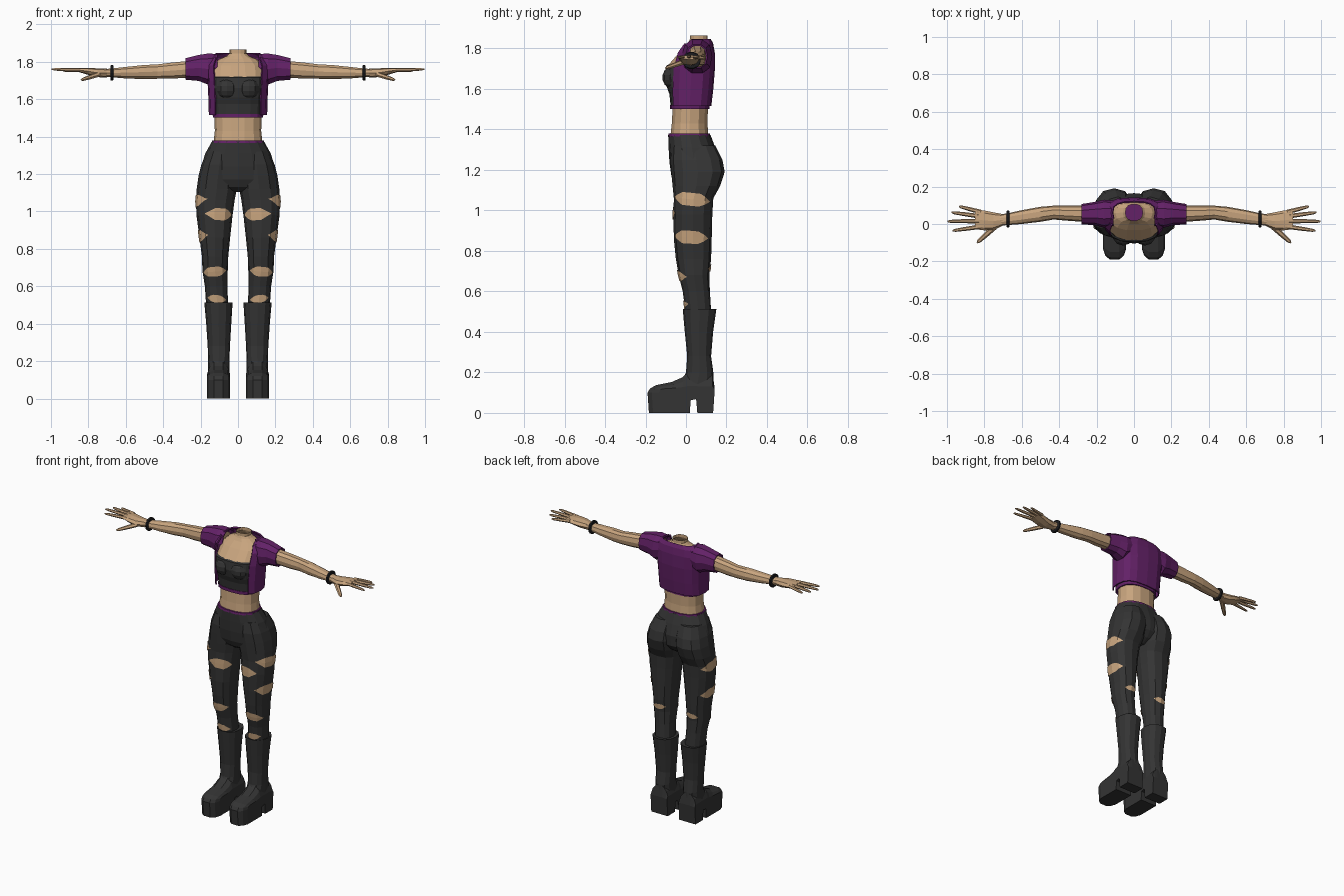
import bpy, bmesh, math
from mathutils import Vector

if "Cube" in bpy.data.objects:
    bpy.data.objects.remove(bpy.data.objects["Cube"])


def material(name, rgb):
    m = bpy.data.materials.new(name)
    m.diffuse_color = (*rgb, 1)
    m.use_nodes = True
    m.node_tree.nodes["Principled BSDF"].inputs["Base Color"].default_value = m.diffuse_color
    return m


SKIN = material("tan skin", (0.58, 0.375, 0.21))
DARK = material("charcoal cloth", (0.034, 0.034, 0.034))
PURPLE = material("purple cloth", (0.125, 0.015, 0.135))
BLACK = material("black band", (0.012, 0.012, 0.014))


def finish(name, bm, mat, mirror=False, thick=0, fix=True):
    if fix:
        bmesh.ops.recalc_face_normals(bm, faces=bm.faces)
    me = bpy.data.meshes.new(name)
    bm.to_mesh(me)
    bm.free()
    me.materials.append(mat)
    ob = bpy.data.objects.new(name, me)
    bpy.context.collection.objects.link(ob)
    if thick:
        s = ob.modifiers.new("thickness", "SOLIDIFY")
        s.thickness = thick
        s.offset = -1
    if mirror:
        m = ob.modifiers.new("mirror", "MIRROR")
        m.use_clip = False
        m.merge_threshold = 0.0001
    return ob


def ring_point(box, deg, p):
    # rounded-box cross-section inside the bounds (a0, a1, b0, b1)
    a0, a1, b0, b1 = box
    c, s = math.cos(math.radians(deg)), math.sin(math.radians(deg))
    return ((a0 + a1) / 2 + (a1 - a0) / 2 * math.copysign(abs(c) ** p, c),
            (b0 + b1) / 2 + (b1 - b0) / 2 * math.copysign(abs(s) ** p, s))


def loft(name, rings, mat, axis="z", n=12, p=0.85, caps=(True, True),
         mirror=False, drop=None, thick=0):
    bm = bmesh.new()
    loops = []
    for t, *box in rings:
        row = []
        for i in range(n):
            a, b = ring_point(box, 360 * i / n, p)
            row.append(bm.verts.new((a, b, t) if axis == "z" else (t, a, b)))
        loops.append(row)
    for lo, hi in zip(loops, loops[1:]):
        for i in range(n):
            j = (i + 1) % n
            bm.faces.new((lo[i], lo[j], hi[j], hi[i]))
    if caps[0]:
        bm.faces.new(loops[0])
    if caps[1]:
        bm.faces.new(loops[-1])
    if drop:
        gone = [f for f in bm.faces if drop(f.calc_center_median())]
        bmesh.ops.delete(bm, geom=gone, context="FACES")
    return finish(name, bm, mat, mirror, thick)


def body(rows):
    # rows symmetric in x: height, half width, front, back
    return [(z, -r, r, f, b) for z, r, f, b in rows]


# Bare torso and open neck
loft("torso", body([
    (1.36, .132, -.08, .113), (1.43, .124, -.072, .108), (1.50, .126, -.068, .11),
    (1.60, .132, -.072, .115), (1.69, .140, -.095, .12), (1.72, .142, -.088, .125),
    (1.78, .135, -.035, .125), (1.815, .10, .0, .118), (1.832, .06, .012, .11),
    (1.845, .046, .018, .106), (1.865, .046, .018, .106)]),
    SKIN, n=14, caps=(False, False))

# Cropped top with two rounded cups
loft("crop_top", body([
    (1.515, .133, -.076, .112), (1.575, .138, -.082, .118), (1.61, .140, -.095, .12),
    (1.66, .145, -.104, .122), (1.715, .146, -.096, .126), (1.722, .138, -.085, .122)]),
    DARK, n=16, p=0.75, caps=(False, False))
bm = bmesh.new()
bmesh.ops.create_uvsphere(bm, u_segments=10, v_segments=7, radius=1)
for v in bm.verts:
    v.co = Vector((.058 + v.co.x * .058, -.062 + v.co.y * .055, 1.657 + v.co.z * .058))
finish("top_cup", bm, DARK, mirror=True)
loft("top_hem", body([(1.502, .134, -.08, .115), (1.522, .136, -.08, .115)]), PURPLE, n=16, p=0.75)

# Short open jacket: shell without its front faces, plus sleeves
loft("jacket", body([
    (1.515, .156, -.088, .125), (1.60, .158, -.09, .135), (1.70, .163, -.086, .143),
    (1.78, .168, -.062, .142), (1.825, .15, -.025, .134), (1.848, .115, .0, .122)]),
    PURPLE, n=16, p=0.7, caps=(False, False), thick=0.008,
    drop=lambda c: c.y < .03 and abs(c.x) < .115)
loft("sleeve", [
    (.11, -.01, .125, 1.70, 1.845), (.16, -.02, .13, 1.675, 1.848),
    (.21, -.006, .118, 1.695, 1.84), (.28, -.002, .107, 1.702, 1.822)],
    PURPLE, axis="x", n=10, caps=(False, False), mirror=True, thick=0.008)

# Arms, wrist bands and hands
loft("arm", [
    (.13, .015, .105, 1.72, 1.82), (.28, .012, .098, 1.713, 1.805),
    (.36, .018, .098, 1.708, 1.797), (.43, .024, .098, 1.708, 1.788),
    (.50, .012, .092, 1.706, 1.785), (.60, .0, .074, 1.71, 1.774),
    (.68, -.006, .056, 1.717, 1.765), (.72, -.01, .052, 1.718, 1.762)],
    SKIN, axis="x", n=10, mirror=True)
loft("wrist_band", [
    (.666, -.014, .068, 1.702, 1.78), (.669, -.019, .073, 1.698, 1.784),
    (.679, -.019, .073, 1.698, 1.784), (.682, -.014, .068, 1.702, 1.78)],
    BLACK, axis="x", n=14, p=1, mirror=True)
loft("palm", [
    (.70, -.008, .053, 1.716, 1.763), (.75, -.032, .062, 1.718, 1.765),
    (.80, -.034, .072, 1.73, 1.768), (.85, -.028, .078, 1.745, 1.767)],
    SKIN, axis="x", n=8, mirror=True)


def finger(name, points, radii):
    bm = bmesh.new()
    loops = []
    d = (points[-1] - points[0]).normalized()
    side = d.cross(Vector((0, 0, 1))).normalized()
    up = side.cross(d)
    for q, r in zip(points, radii):
        loops.append([bm.verts.new(q + r * (math.cos(k * math.tau / 6) * side
                                           + .85 * math.sin(k * math.tau / 6) * up)) for k in range(6)])
    for lo, hi in zip(loops, loops[1:]):
        for i in range(6):
            bm.faces.new((lo[i], lo[(i + 1) % 6], hi[(i + 1) % 6], hi[i]))
    bm.faces.new(loops[0])
    bm.faces.new(loops[-1])
    finish(name, bm, SKIN, mirror=True)


for label, start, tip in (
        ("little", (.82, .064, 1.755), (.935, .094, 1.752)),
        ("ring", (.83, .042, 1.757), (.975, .062, 1.757)),
        ("middle", (.83, .016, 1.758), (.998, .014, 1.76)),
        ("index", (.82, -.014, 1.756), (.97, -.036, 1.757)),
        ("thumb", (.745, -.015, 1.733), (.838, -.1, 1.703))):
    a, b = Vector(start), Vector(tip)
    wide = .016 if label == "thumb" else .0125
    finger(label + "_finger", [a, a.lerp(b, .55), a.lerp(b, .9), b],
           [wide, wide * .85, wide * .65, wide * .3])

# Trousers: waistband, pelvis and legs
loft("waistband", body([(1.366, .14, -.09, .122), (1.38, .138, -.088, .12)]), PURPLE, n=14)
loft("trouser_hips", body([
    (1.373, .14, -.088, .121), (1.31, .175, -.086, .145), (1.24, .197, -.082, .165),
    (1.17, .208, -.072, .16), (1.13, .12, -.055, .13), (1.105, .04, -.02, .09)]),
    DARK, n=16, p=0.9)
LEG = [(1.32, .01, .165, -.07, .145), (1.25, .003, .196, -.077, .18), (1.19, .002, .211, -.073, .191),
       (1.12, .006, .221, -.066, .168), (1.06, .018, .225, -.06, .135), (.98, .029, .222, -.062, .13),
       (.86, .042, .206, -.06, .127), (.76, .052, .193, -.05, .124), (.68, .055, .19, -.036, .115),
       (.60, .057, .177, -.016, .118), (.49, .052, .17, -.002, .125)]
loft("trouser_leg", LEG, DARK, n=12, mirror=True)


def leg_point(deg, z, out=.004):
    # point on the faceted leg surface, pushed slightly outward
    for hi, lo in zip(LEG, LEG[1:]):
        if lo[0] <= z <= hi[0]:
            f = (z - lo[0]) / (hi[0] - lo[0])
            box = [l + (h - l) * f for l, h in zip(lo[1:], hi[1:])]
            break
    box = [box[0] - out, box[1] + out, box[2] - out, box[3] + out]
    k = math.floor(deg / 30)
    p, q = (Vector(ring_point(box, 30 * i, .85)) for i in (k, k + 1))
    w = p.lerp(q, deg / 30 - k)
    return (w.x, w.y, z)


# Torn openings in the trousers: start angle, end angle, height, half size, slant
for a0, a1, z, half, slant in (
        (-155, -62, .985, .031, .004), (-68, 52, 1.055, .031, -.012), (-68, 50, .868, .031, -.006),
        (-145, -25, .678, .025, -.006), (-140, -40, .533, .019, .006), (55, 128, .715, .016, .004)):
    bm = bmesh.new()
    angles = sorted({a0, a1, *[k for k in range(-180, 180, 15) if a0 < k < a1]})
    rows = []
    for a in angles:
        u = (a - a0) / (a1 - a0)
        h = half * min(1, 3.2 * min(u, 1 - u)) + .001
        mid = z + slant * (2 * u - 1)
        rows.append([bm.verts.new(leg_point(a, mid + s * h)) for s in (-1, 0, 1)])
    for r, s in zip(rows, rows[1:]):
        for i in (0, 1):
            bm.faces.new((r[i], s[i], s[i + 1], r[i + 1]))
    finish("trouser_tear", bm, SKIN, mirror=True, fix=False)

# Tall boots: shaft and chunky platform foot
loft("boot_shaft", [
    (.13, .046, .162, -.03, .138), (.20, .046, .16, .0, .135), (.28, .043, .162, .006, .124),
    (.40, .036, .17, -.006, .134), (.512, .029, .18, -.016, .15), (.508, .042, .17, -.004, .138)],
    DARK, n=12, mirror=True)
SIDE = [(-.185, 0), (.02, 0), (.022, .062), (.05, .068), (.056, 0), (.134, 0), (.142, .12),
        (.132, .195), (.004, .2), (-.02, .178), (-.07, .155), (-.15, .138), (-.18, .12), (-.192, .1)]
bm = bmesh.new()
slices = []
for dx, toe, lift in ((-.061, .70, .2), (-.05, .88, .6), (-.025, .99, .95),
                      (.025, .99, .95), (.05, .88, .6), (.061, .70, .2)):
    slices.append([bm.verts.new((.104 + dx, y * toe if y < 0 else y,
                                 .115 + (z - .115) * lift if z > .115 else z)) for y, z in SIDE])
for s, t in zip(slices, slices[1:]):
    for i in range(len(SIDE)):
        j = (i + 1) % len(SIDE)
        bm.faces.new((s[i], s[j], t[j], t[i]))
bm.faces.new(slices[0])
bm.faces.new(slices[-1])
finish("platform_boot_foot", bm, DARK, mirror=True)
